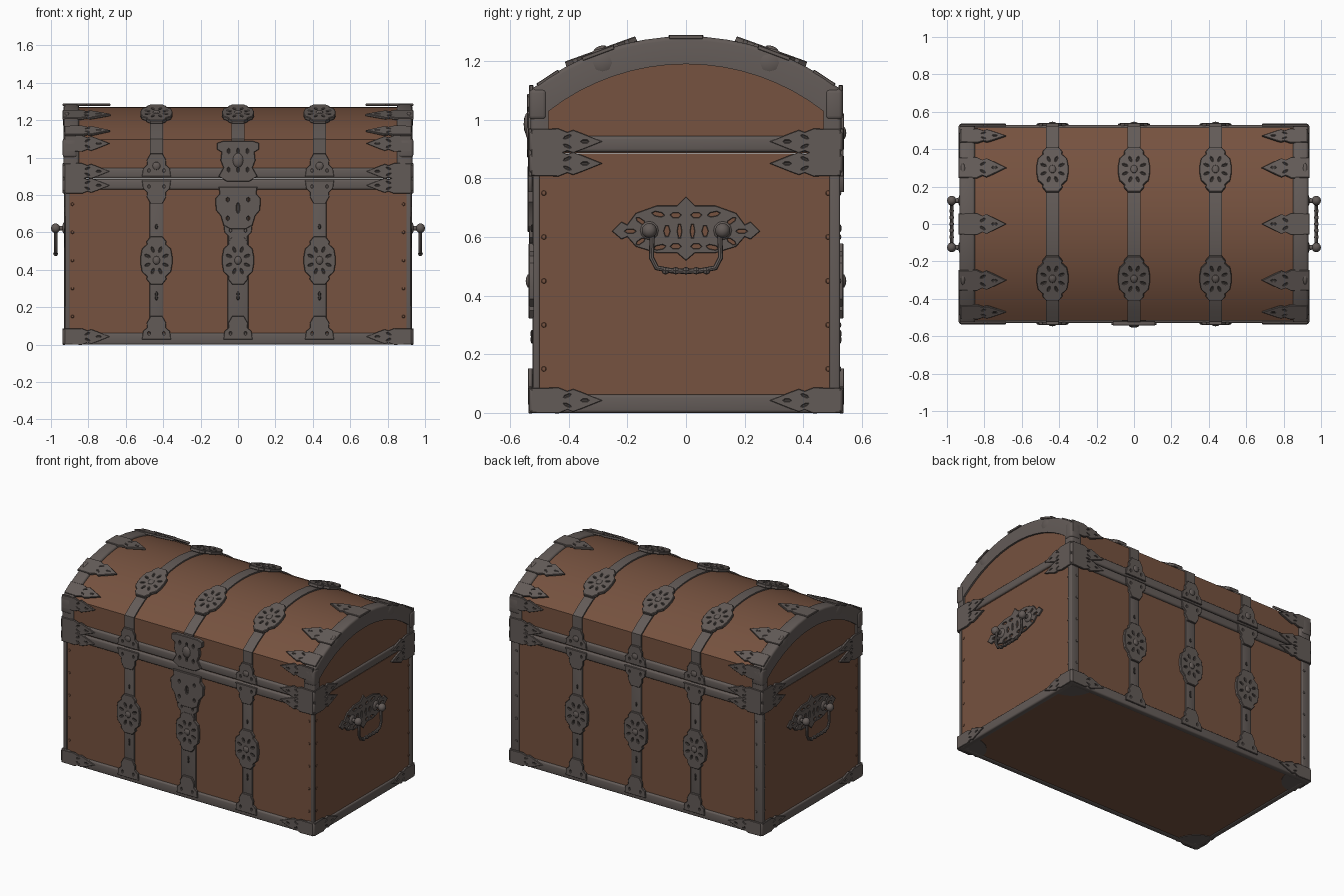
import bpy, bmesh, math
from mathutils import Matrix, Vector

if "Cube" in bpy.data.objects:
    bpy.data.objects.remove(bpy.data.objects["Cube"])

def material(name, rgb):
    m = bpy.data.materials.new(name)
    m.diffuse_color = (*rgb, 1)
    m.use_nodes = True
    m.node_tree.nodes["Principled BSDF"].inputs["Base Color"].default_value = m.diffuse_color
    return m

WOOD = material("brown wood", (0.180, 0.084, 0.050))
IRON = material("grey iron", (0.124, 0.104, 0.096))
DARK = material("dark iron", (0.045, 0.038, 0.035))
X, Y, TOP, EDGE, SEAM = 0.92, 0.515, 1.27, 1.095, 0.887
R = (Y**2 + (TOP - EDGE)**2) / (2 * (TOP - EDGE))   # radius of the domed lid
ZC = TOP - R
STRAPS = (-0.436, 0, 0.436)

def add(name, mesh, mat=IRON, matrix=None):
    if not mesh.materials:
        mesh.materials.append(mat)
    mesh.shade_smooth()
    mesh.set_sharp_from_angle(angle=math.radians(35))
    ob = bpy.data.objects.new(name, mesh)
    bpy.context.collection.objects.link(ob)
    if matrix:
        ob.matrix_world = matrix
    return ob

def from_bm(name, bm, mat):
    bmesh.ops.recalc_face_normals(bm, faces=bm.faces)
    me = bpy.data.meshes.new(name)
    bm.to_mesh(me)
    bm.free()
    return add(name, me, mat)

def box(name, lo, hi, mat=IRON, bevel=0.0):
    bm = bmesh.new()
    lo, hi = Vector(lo), Vector(hi)
    bmesh.ops.create_cube(bm, size=1, matrix=Matrix.Translation((lo + hi) / 2) @ Matrix.Diagonal((*(hi - lo), 1)))
    if bevel:
        bmesh.ops.bevel(bm, geom=bm.edges[:], offset=bevel, segments=3, profile=0.5, affect='EDGES')
    return from_bm(name, bm, mat)

def ball(name, loc, scale, mat=IRON, seg=12):
    bm = bmesh.new()
    bmesh.ops.create_uvsphere(bm, u_segments=seg, v_segments=seg // 2, radius=1,
                              matrix=Matrix.Translation(loc) @ Matrix.Diagonal((*scale, 1)))
    return from_bm(name, bm, mat)

def lid_path(oy, orad, n=16):
    """Side outline of the lid, offset outwards: wall, dome, wall."""
    y, r = Y + oy, R + orad
    a = math.asin(y / r)
    arc = [(r * math.sin(-a + 2 * a * i / n), ZC + r * math.cos(-a + 2 * a * i / n)) for i in range(n + 1)]
    return [(-y, SEAM)] + arc + [(y, SEAM)]

def ring(name, outer, inner, x0, x1, mat=IRON, bevel=0.0):
    """Solid strip between two side outlines."""
    bm = bmesh.new()
    rows = [[bm.verts.new((x, *p)) for p in path] for x, path in
            ((x0, outer), (x1, outer), (x1, inner), (x0, inner))]
    for a, b in zip(rows, rows[1:] + rows[:1]):
        for i in range(len(a) - 1):
            bm.faces.new((a[i], a[i + 1], b[i + 1], b[i]))
    for k in (0, -1):
        bm.faces.new([r[k] for r in rows])
    if bevel:
        es = [e for row in rows[:2] for a, b in zip(row, row[1:]) for e in a.link_edges if e.other_vert(a) is b]
        bmesh.ops.bevel(bm, geom=es, offset=bevel, segments=3, profile=0.5, affect='EDGES')
    return from_bm(name, bm, mat)

def curve_mesh(loops, dim='2D', extrude=0.0, bevel=0.0, mat=IRON, cyclic=True):
    cu = bpy.data.curves.new("shape", 'CURVE')
    cu.dimensions, cu.extrude, cu.bevel_depth, cu.bevel_resolution = dim, extrude, bevel, 0 if dim == '2D' else 2
    cu.fill_mode = 'BOTH' if dim == '2D' else 'FULL'
    for loop in loops:
        s = cu.splines.new('POLY')
        s.points.add(len(loop) - 1)
        for p, c in zip(s.points, loop):
            p.co = (c[0], c[1], c[2] if len(c) > 2 else 0, 1)
        s.use_cyclic_u = cyclic
    ob = bpy.data.objects.new("shape", cu)
    bpy.context.collection.objects.link(ob)
    me = bpy.data.meshes.new_from_object(ob.evaluated_get(bpy.context.evaluated_depsgraph_get()))
    bpy.data.objects.remove(ob)
    me.materials.clear()
    me.materials.append(mat)
    return me

def oval(cx, cy, rx, ry, n=8, rot=0.0):
    c, s = math.cos(rot), math.sin(rot)
    pts = [(rx * math.cos(2 * math.pi * i / n), ry * math.sin(2 * math.pi * i / n)) for i in range(n)]
    return [(cx + c * x - s * y, cy + s * x + c * y) for x, y in pts]

def mirrored(half):
    """Close an outline given as (along, half width) points."""
    return half + [(a, -w) for a, w in reversed(half) if w > 0]

def frame(origin, u, n):
    u, n = Vector(u).normalized(), Vector(n).normalized()
    m = Matrix((u, n.cross(u), n)).transposed().to_4x4()
    m.translation = origin
    return m

# Ornament shapes: u runs along the strap
barrel = mirrored([(-.125, .03), (-.10, .05), (-.085, .048), (-.06, .075), (-.02, .082), (.02, .082),
                   (.06, .075), (.085, .048), (.10, .05), (.125, .03)])
petals = [oval(.062 * math.cos(a), .052 * math.sin(a), .018, .009, 6, a)
          for a in (math.pi * (i + .5) / 4 for i in range(8))]
MEDAL = curve_mesh([barrel] + petals, extrude=.007, bevel=.003)
BACK = curve_mesh([[(a * .9, b * .9) for a, b in barrel]], extrude=.006, mat=DARK)
leaf = mirrored([(0, .04), (.09, .042), (.12, .03), (.14, .037), (.17, .026), (.19, .018), (.235, 0)])
leaf_holes = [oval(.12, .016, .016, .006, 6, .4), oval(.12, -.016, .016, .006, 6, -.4), oval(.18, 0, .016, .007, 6)]
LEAF = curve_mesh([leaf] + leaf_holes, extrude=.005, bevel=.002)
LEAF_BACK = curve_mesh([[(a * .9, b * .8) for a, b in leaf]], extrude=.004, mat=DARK)
FLARE = curve_mesh([mirrored([(0, .075), (.04, .07), (.06, .048), (.085, .05), (.12, .03)]),
                    oval(.03, .04, .012, .008, 6), oval(.03, -.04, .012, .008, 6)], extrude=.006, bevel=.002)

def medal(name, origin, u, n):
    m, n = frame(origin, u, n), Vector(n).normalized()
    add(name, MEDAL, matrix=m)
    add(name + "_backing", BACK, matrix=frame(Vector(origin) - n * .004, u, n))
    boss = ball(name + "_boss", (0, 0, .008), (.024, .02, .012))
    boss.matrix_world = m

def corner_leaf(name, origin, u, n):
    add(name, LEAF, matrix=frame(origin, u, n))
    add(name + "_backing", LEAF_BACK, matrix=frame(Vector(origin) - Vector(n).normalized() * .001, u, n))

def on_lid(x, y, off):
    r = R + off
    p = Vector((x, y, ZC + math.sqrt(r * r - y * y)))
    return p, Vector((0, y, p.z - ZC)).normalized()

# Wooden body and domed lid
box("body", (-X, -Y, .004), (X, Y, SEAM - .002), WOOD)
bm = bmesh.new()
f = bm.faces.new([bm.verts.new((-X, *p)) for p in lid_path(0, 0)])
ext = bmesh.ops.extrude_face_region(bm, geom=[f])
bmesh.ops.translate(bm, vec=(2 * X, 0, 0), verts=[v for v in ext['geom'] if isinstance(v, bmesh.types.BMVert)])
from_bm("lid", bm, WOOD)

# Iron bands round the lid rim, body rim and base
box("lid_rim", (-.93, -.53, SEAM + .002), (.93, .53, .945), IRON, .012)
for s, side in ((-1, "front"), (1, "back")):
    y0, y1 = sorted((s * .49, s * .53))
    box(side + "_body_rim", (-.93, y0, .828), (.93, y1, SEAM - .003), IRON, .012)
    box(side + "_base_band", (-.93, y0, 0), (.93, y1, .062), IRON, .010)
for s, side in ((-1, "left"), (1, "right")):
    x0, x1 = sorted((s * .89, s * .93))
    box(side + "_base_band", (x0, -.53, 0), (x1, .53, .062), IRON, .010)
    x0, x1 = sorted((s * .85, s * .932))
    ring(side + "_lid_end_trim", lid_path(.015, .015), lid_path(-.045, -.08), x0, x1, IRON, .014)
    x0, x1 = sorted((s * .87, s * .929))
    box(side + "_back_corner_strip", (x0, .49, .05), (x1, .525, .84), IRON, .006)
    x0, x1 = sorted((s * .90, s * .925))
    box(side + "_front_corner_strip", (x0, -.52, .05), (x1, -.50, .84), IRON, .004)

# Corner caps, corner leaves and bottom pads
for sx in (-1, 1):
    for sy in (-1, 1):
        for level, z0, z1 in (("base", 0, .085), ("body", .818, .884), ("lid", .89, .962)):
            xs, ys = sorted((sx * .87, sx * .937)), sorted((sy * .47, sy * .535))
            box(level + "_corner_cap", (xs[0], ys[0], z0), (xs[1], ys[1], z1), IRON, .012)
            zm = (z0 + z1) / 2
            corner_leaf(level + "_corner_leaf", (sx * .925, sy * .53, zm), (-sx, 0, 0), (0, sy, 0))
            corner_leaf(level + "_end_leaf", (sx * .93, sy * .525, zm), (0, -sy, 0), (sx, 0, 0))
        arc = [(.16 * math.cos(i * math.pi / 16), .16 * math.sin(i * math.pi / 16)) for i in range(9)]
        pad = curve_mesh([[(0, 0)] + arc], extrude=.003)
        turn = math.atan2(-sy, -sx) - math.pi / 4
        add("bottom_corner_pad", pad, matrix=Matrix.Translation((sx * .92, sy * .52, .004)) @ Matrix.Rotation(turn, 4, 'Z'))
        # lid shoulder corner pieces
        corner_leaf("lid_shoulder_leaf", (sx * .925, sy * .528, 1.075), (-sx, 0, 0), (0, sy, 0))
        p, n = on_lid(sx * .925, sy * .47, .012)
        corner_leaf("lid_shoulder_top_leaf", p, (-sx, 0, 0), n)
        xs, ys = sorted((sx * .86, sx * .937)), sorted((sy * .475, sy * .535))
        box("lid_shoulder_cap", (xs[0], ys[0], 1.0), (xs[1], ys[1], 1.105), IRON, .014)
        ball("lid_end_knuckle", (sx * .915, sy * .285, 1.195), (.022, .055, .05))
    # prongs reaching in over the dome
    for y in (-.3, 0, .3):
        p, n = on_lid(sx * .935, y, .012)
        prong = Matrix.Diagonal((1.05, 1.35, 1, 1))
        add("lid_prong", LEAF, matrix=frame(p, (-sx, 0, 0), n) @ prong)
        add("lid_prong_backing", LEAF_BACK, matrix=frame(p - n * .001, (-sx, 0, 0), n) @ prong)

# Vertical straps with medallions, running over the lid
for x in STRAPS:
    ring("lid_strap", lid_path(.009, .009), lid_path(-.01, -.01), x - .034, x + .034)
    for s, side in ((-1, "front"), (1, "back")):
        w = .055 if (x == 0 and s < 0) else .036
        y0, y1 = sorted((s * .50, s * .524))
        box(side + "_strap", (x - w, y0, .03), (x + w, y1, .85), IRON, .004)
        medal(side + "_medallion", (x, s * .527, .45), (0, 0, 1), (0, s, 0))
        add(side + "_base_flare", FLARE, matrix=frame((x, s * .531, .03), (0, 0, 1), (0, s, 0)))
        for z in (.25, .27, .63):
            ball(side + "_strap_stud", (x, s * .525, z), (.008, .006, .014), DARK, 8)
        if x or s > 0:
            add(side + "_rim_flare", FLARE, matrix=frame((x, s * .531, .875), (0, 0, -1), (0, s, 0)))
            add(side + "_lid_flare", FLARE, matrix=frame((x, s * .531, .90), (0, 0, 1), (0, s, 0)))
            ball(side + "_lid_stud", (x, s * .537, .955), (.022, .01, .022))
        p, n = on_lid(x, s * .29, .013)
        medal("lid_medallion", p, Vector((1, 0, 0)).cross(n), n)

# Front lock plate and hasp
lock = mirrored([(-.11, .04), (-.09, .075), (-.04, .09), (-.01, .115), (.05, .118), (.075, .095), (.11, .10)])
add("lock_plate", curve_mesh([lock, oval(0, 0, .03, .012)] + [oval(a, b, .014, .01, 6) for a in (-.055, .045)
    for b in (-.055, .055)], extrude=.008, bevel=.003), matrix=frame((0, -.530, .73), (0, 0, 1), (0, -1, 0)))
add("lock_neck", FLARE, matrix=frame((0, -.528, .64), (0, 0, -1), (0, -1, 0)))
box("keyhole", (-.025, -.531, .66), (.025, -.50, .78), DARK)
hasp = mirrored([(-.11, .06), (-.085, .10), (-.04, .075), (0, .09), (.045, .085), (.06, .11), (.09, .11), (.10, .08)])
add("hasp", curve_mesh([hasp] + [oval(a, b, .016, .009, 6) for a in (-.05, .05) for b in (-.05, 0, .05)],
    extrude=.009, bevel=.003), matrix=frame((0, -.531, .985), (0, 0, 1), (0, -1, 0)))
box("hasp_backing", (-.065, -.533, .90), (.065, -.51, 1.06), DARK)
ball("hasp_boss", (0, -.54, .985), (.03, .014, .04))

# Pierced handle plates with hanging bails
diamond = [(-.25, 0), (-.22, .03), (-.20, .02), (-.17, .06), (-.10, .085), (-.03, .085), (0, .115)]
upper = diamond + [(-a, b) for a, b in reversed(diamond[:-1])]
outline = upper + [(a, -b * .85) for a, b in reversed(upper[1:-1])]
holes = [oval(s * a, b, rx, ry, 6, s * t) for s in (-1, 1) for a, b, rx, ry, t in
         ((.19, 0, .022, .009, 0), (.155, .035, .02, .009, .6), (.155, -.035, .02, .009, -.6), (.095, .058, .024, .01, .2),
          (.09, -.055, .024, .01, -.2), (.035, .055, .02, .011, 0), (.035, -.052, .02, .011, 0),
          (.022, 0, .009, .028, 0), (.065, 0, .012, .022, 0))]
PLATE = curve_mesh([outline] + holes, extrude=.005, bevel=.002)
bail = [(0, -.115, .615), (0, -.118, .53), (0, -.10, .495), (0, -.05, .485), (0, 0, .483)]
bail += [(0, -p[1], p[2]) for p in reversed(bail[:-1])]
BAIL = curve_mesh([bail], '3D', 0, .009, cyclic=False)
for s, side in ((-1, "left"), (1, "right")):
    add(side + "_handle_plate", PLATE, matrix=frame((s * .922, 0, .62), (0, s, 0), (s, 0, 0)))
    add(side + "_handle_bail", BAIL, matrix=Matrix.Translation((s * .975, 0, 0)))
    for y in (-.125, .125):
        ball(side + "_handle_post", (s * .945, y, .622), (.03, .013, .013))
        ball(side + "_handle_knob", (s * .975, y, .622), (.025, .026, .026))
        ball(side + "_handle_rosette", (s * .928, y, .622), (.012, .032, .032))
    for y in (-.07, -.035, 0, .035, .07):
        ball(side + "_handle_bead", (s * .975, y, .485), (.013, .014, .013), IRON, 8)
    # wood rivets near the edges
    for z in (.15, .30, .45, .60, .75):
        for sy in (-1, 1):
            ball(side + "_end_rivet", (s * X, sy * .485, z), (.005, .009, .009), WOOD, 8)
            ball(side + "_face_rivet", (s * .885, sy * (Y if sy < 0 else .525), z), (.009, .005, .009), WOOD if sy < 0 else IRON, 8)
